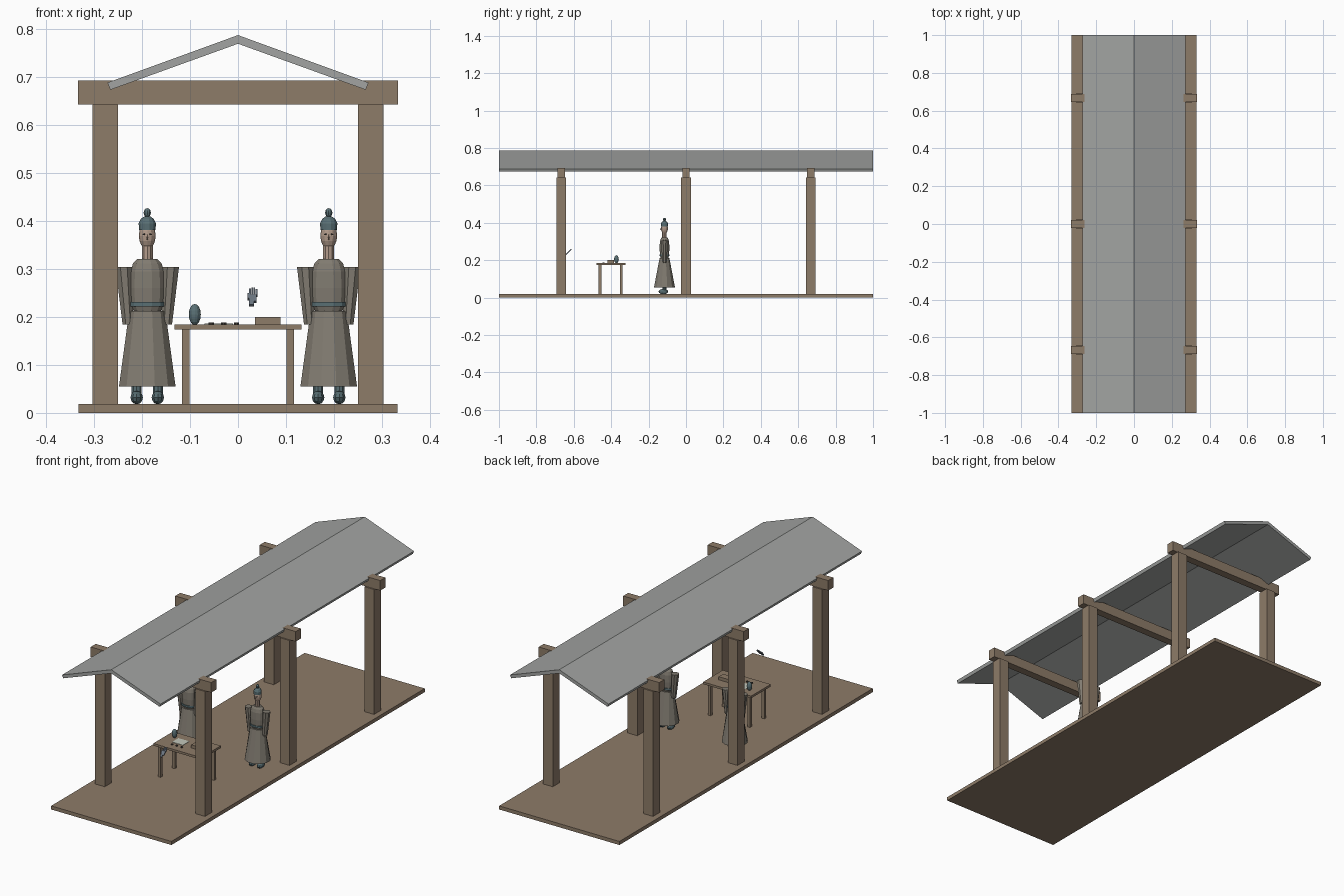
import bpy, bmesh
from math import sin, cos, pi
from mathutils import Matrix, Vector

if "Cube" in bpy.data.objects:
    bpy.data.objects.remove(bpy.data.objects["Cube"])


def mat(name, r, g, b):
    m = bpy.data.materials.new(name)
    m.diffuse_color = (r, g, b, 1)
    m.use_nodes = True
    m.node_tree.nodes["Principled BSDF"].inputs["Base Color"].default_value = m.diffuse_color
    return m


WOOD = mat("wood", 0.27, 0.20, 0.14)
ROOF = mat("slate", 0.36, 0.37, 0.36)
ROBE = mat("robe", 0.22, 0.20, 0.165)
TEAL = mat("teal", 0.10, 0.16, 0.175)
SKIN = mat("skin", 0.45, 0.33, 0.26)
DARK = mat("dark", 0.05, 0.045, 0.04)
PAPER = mat("paper", 0.55, 0.58, 0.50)
BLUE = mat("blue_grey", 0.15, 0.18, 0.22)


def finish(name, bm, m):
    bmesh.ops.recalc_face_normals(bm, faces=bm.faces)
    me = bpy.data.meshes.new(name)
    bm.to_mesh(me)
    bm.free()
    me.materials.append(m)
    ob = bpy.data.objects.new(name, me)
    bpy.context.collection.objects.link(ob)
    return ob


def box(name, c, s, m, turn=None):
    bm = bmesh.new()
    bmesh.ops.create_cube(bm, size=1)
    bmesh.ops.scale(bm, vec=s, verts=bm.verts)
    if turn:
        bmesh.ops.rotate(bm, matrix=turn, verts=bm.verts)
    bmesh.ops.translate(bm, vec=c, verts=bm.verts)
    return finish(name, bm, m)


def loft(name, rings, m, n=12):
    """Closed skin through horizontal rings (cx, cy, z, rx, ry)."""
    bm = bmesh.new()
    loops = [[bm.verts.new((cx + rx * cos(2 * pi * (i + 0.5) / n),
                            cy + ry * sin(2 * pi * (i + 0.5) / n), z)) for i in range(n)]
             for cx, cy, z, rx, ry in rings]
    for a, b in zip(loops, loops[1:]):
        for i in range(n):
            bm.faces.new((a[i], a[(i + 1) % n], b[(i + 1) % n], b[i]))
    bm.faces.new(loops[0])
    bm.faces.new(loops[-1])
    return finish(name, bm, m)


def egg(name, c, r, m, seg=12, rows=8):
    bm = bmesh.new()
    bmesh.ops.create_uvsphere(bm, u_segments=seg, v_segments=rows, radius=1)
    bmesh.ops.scale(bm, vec=r, verts=bm.verts)
    bmesh.ops.translate(bm, vec=c, verts=bm.verts)
    return finish(name, bm, m)


# floor, columns and cross beams
box("floor", (0, 0, 0.009), (0.664, 2, 0.018), WOOD)
for y in (-0.667, 0, 0.667):
    for s in (-1, 1):
        box("column", (s * 0.277, y, 0.33), (0.053, 0.053, 0.624), WOOD)
    box("cross_beam", (0, y, 0.667), (0.666, 0.04, 0.05), WOOD)

# gabled roof extruded along the building
bm = bmesh.new()
prof = [(-0.272, 0.688), (0, 0.787), (0.272, 0.688), (0.266, 0.673), (0, 0.769), (-0.266, 0.673)]
ends = [[bm.verts.new((x, y, z)) for x, z in prof] for y in (-1, 1)]
for i in range(6):
    j = (i + 1) % 6
    bm.faces.new((ends[0][i], ends[0][j], ends[1][j], ends[1][i]))
for e in ends:
    bm.faces.new((e[0], e[1], e[4], e[5]))
    bm.faces.new((e[1], e[2], e[3], e[4]))
finish("roof", bm, ROOF)

# table
box("table_top", (0, -0.402, 0.179), (0.265, 0.155, 0.011), WOOD)
for x in (-0.109, 0.109):
    for y in (-0.459, -0.346):
        box("table_leg", (x, y, 0.096), (0.015, 0.015, 0.156), WOOD)

# things on the table
egg("vase", (-0.09, -0.372, 0.205), (0.0125, 0.0125, 0.022), TEAL)
box("wooden_box", (0.062, -0.402, 0.192), (0.053, 0.036, 0.016), WOOD)
box("paper_sheet", (-0.04, -0.395, 0.185), (0.06, 0.05, 0.002), PAPER)
for x in (-0.056, -0.03, -0.003):
    loft("ink_stone", [(x, -0.44, 0.184, 0.006, 0.006), (x, -0.44, 0.188, 0.006, 0.006)], DARK, 8)


# robed figures
def figure(x, y):
    def rings(rows):
        return [(x, y, z, rx, ry) for z, rx, ry in rows]
    for s in (-1, 1):
        fx = x + s * 0.022
        egg("shoe", (fx, y - 0.006, 0.032), (0.0135, 0.026, 0.014), TEAL, 10, 6)
        loft("trouser_leg", [(fx, y, 0.035, 0.011, 0.011), (fx, y, 0.075, 0.011, 0.011)], TEAL, 10)
        loft("sleeve", [(x + s * 0.040, y, 0.184, 0.0125, 0.014),
                        (x + s * 0.049, y, 0.304, 0.0185, 0.018)], ROBE, 8)
        egg("eye", (x + s * 0.007, y - 0.0165, 0.372), (0.003, 0.002, 0.002), DARK, 6, 4)
    loft("skirt", rings([(0.055, 0.061, 0.058), (0.212, 0.039, 0.027)]), ROBE)
    loft("torso", rings([(0.210, 0.028, 0.020), (0.225, 0.036, 0.025), (0.26, 0.038, 0.027),
                         (0.295, 0.036, 0.026), (0.311, 0.031, 0.022), (0.321, 0.021, 0.016)]), ROBE)
    loft("belt", rings([(0.222, 0.039, 0.029), (0.231, 0.039, 0.029)]), TEAL)
    loft("neck", rings([(0.315, 0.012, 0.012), (0.35, 0.012, 0.012)]), SKIN, 10)
    egg("head", (x, y, 0.369), (0.0175, 0.0185, 0.028), SKIN)
    egg("nose", (x, y - 0.019, 0.366), (0.0025, 0.004, 0.006), SKIN, 6, 4)
    loft("hat", rings([(0.381, 0.018, 0.019), (0.395, 0.0185, 0.0195),
                       (0.404, 0.014, 0.015), (0.409, 0.007, 0.008)]), TEAL)
    egg("hat_knob", (x, y, 0.417), (0.008, 0.008, 0.0095), TEAL, 10, 6)


for x in (-0.189, 0.189):
    figure(x, -0.115)

# small open hand floating in front of the table, tipped backwards
tilt = Matrix.Rotation(-0.8, 3, 'X')
pivot = Vector((0.031, -0.63, 0.242))


def hand_part(name, x, z, sx, sz):
    box(name, pivot + tilt @ Vector((x, 0, z)), (sx, 0.006, sz), BLUE, tilt)


hand_part("palm", 0, -0.006, 0.016, 0.02)
hand_part("wrist", -0.003, -0.02, 0.010, 0.012)
hand_part("thumb", -0.0095, 0.0, 0.004, 0.015)
for i, h in enumerate((0.018, 0.021, 0.022, 0.017)):
    hand_part("finger", -0.006 + 0.0045 * i, 0.003 + h / 2, 0.0035, h)
